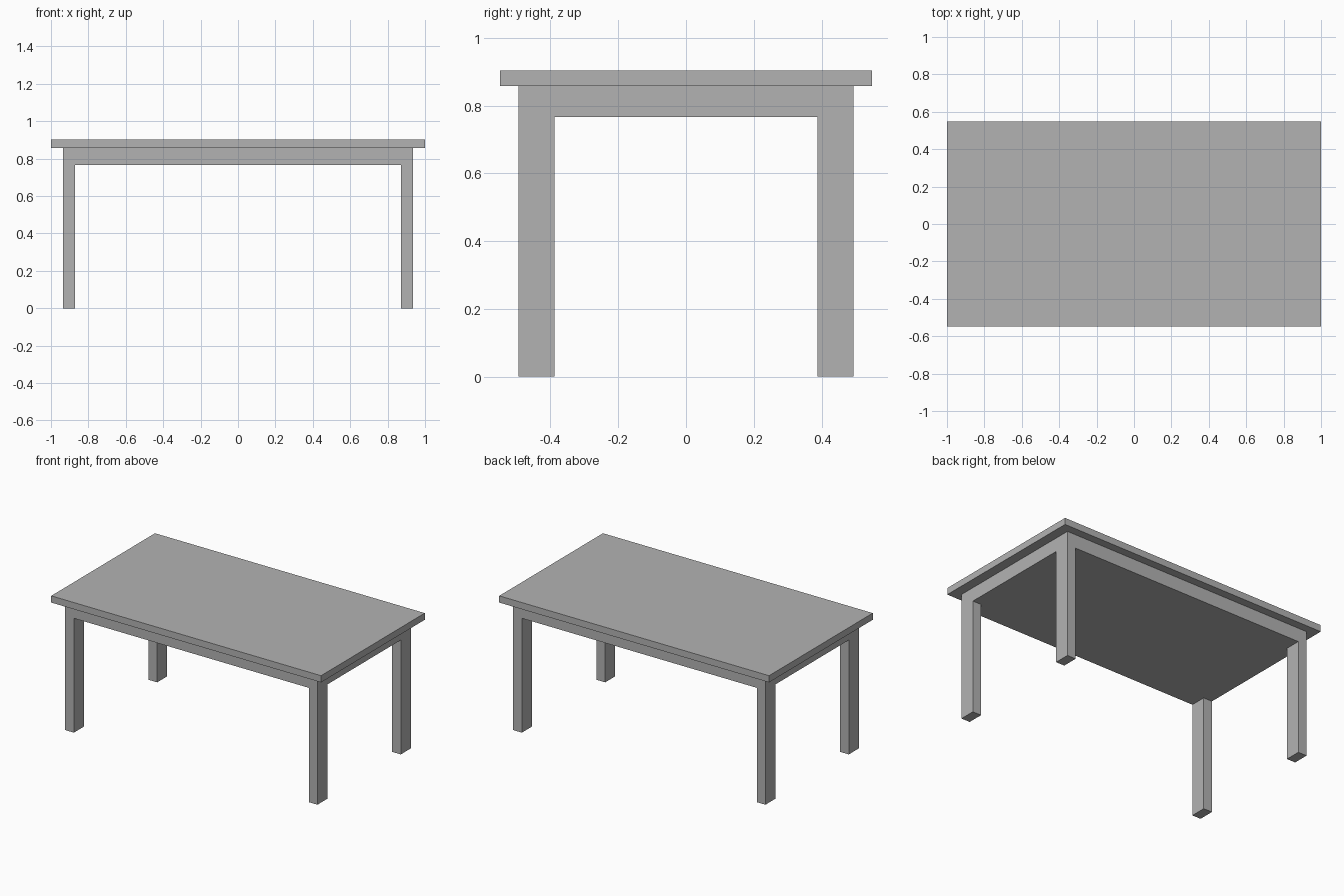
import bpy, bmesh
from mathutils import Vector

cube = bpy.data.objects.get("Cube")
if cube:
    bpy.data.objects.remove(cube, do_unlink=True)

# Single plain grey finish
GREY = (0.45, 0.45, 0.45, 1.0)
grey = bpy.data.materials.new("plain_grey")
grey.use_nodes = True
grey.diffuse_color = GREY
grey.node_tree.nodes["Principled BSDF"].inputs["Base Color"].default_value = GREY

# Main dimensions
TOP_HALF = Vector((1.0, 0.549))
FRAME_HALF = Vector((0.935, 0.494))
LEG_SIZE = Vector((0.064, 0.106))
APRON_Z, TOP_Z, HEIGHT = 0.766, 0.858, 0.903


def add_box(bm, half, z0, z1):
    verts = bmesh.ops.create_cube(bm, size=2)["verts"]
    for v in verts:
        z = z1 if v.co.z > 0 else z0
        v.co = (v.co.x * half.x, v.co.y * half.y, z)


def finish(name, bm):
    bmesh.ops.recalc_face_normals(bm, faces=bm.faces)
    mesh = bpy.data.meshes.new(name)
    bm.to_mesh(mesh)
    bm.free()
    mesh.materials.append(grey)
    obj = bpy.data.objects.new(name, mesh)
    bpy.context.collection.objects.link(obj)


# Tabletop slab
bm = bmesh.new()
add_box(bm, TOP_HALF, TOP_Z, HEIGHT)
finish("tabletop", bm)

# Solid apron block, cut along the inner sides of the legs
bm = bmesh.new()
add_box(bm, FRAME_HALF, APRON_Z, TOP_Z)
inner = FRAME_HALF - LEG_SIZE
for axis in range(2):
    for side in (-1, 1):
        normal, point = Vector((0, 0, 0)), Vector((0, 0, 0))
        normal[axis], point[axis] = 1, side * inner[axis]
        bmesh.ops.bisect_plane(bm, geom=bm.verts[:] + bm.edges[:] + bm.faces[:],
                               plane_co=point, plane_no=normal)

# Legs drawn down from the four underside corners
bm.normal_update()
corners = []
for face in bm.faces:
    c = face.calc_center_median()
    if face.normal.z < -0.9 and abs(c.x) > inner.x and abs(c.y) > inner.y:
        corners.append(face)
for face in corners:
    leg = bmesh.ops.extrude_discrete_faces(bm, faces=[face])["faces"][0]
    for v in leg.verts:
        v.co.z = 0
finish("apron_and_legs", bm)
